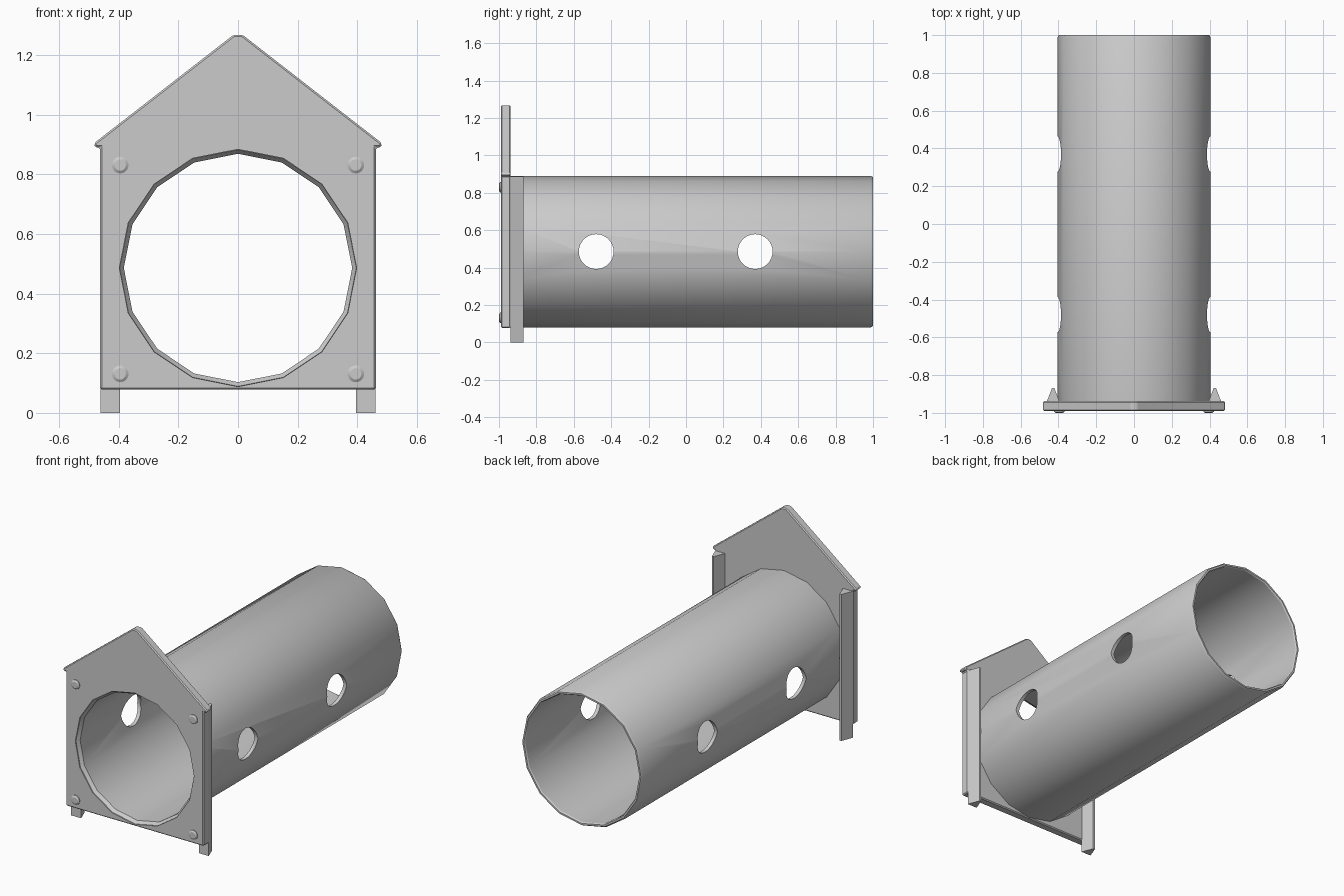
import bpy, bmesh, math
from mathutils import Matrix

if "Cube" in bpy.data.objects:
    bpy.data.objects.remove(bpy.data.objects["Cube"])

AXIS_Z = 0.486      # height of the tube axis
SIDES = 16


def make_object(name, bm):
    bmesh.ops.recalc_face_normals(bm, faces=bm.faces[:])
    mesh = bpy.data.meshes.new(name)
    bm.to_mesh(mesh)
    bm.free()
    obj = bpy.data.objects.new(name, mesh)
    bpy.context.collection.objects.link(obj)
    return obj


def activate(obj):
    bpy.ops.object.select_all(action='DESELECT')
    obj.select_set(True)
    bpy.context.view_layer.objects.active = obj


def smooth(obj, degrees=30):
    activate(obj)
    bpy.ops.object.shade_smooth_by_angle(angle=math.radians(degrees))


def prism(name, points, offset):
    """Extrude a closed outline along an offset vector."""
    bm = bmesh.new()
    face = bm.faces.new([bm.verts.new(p) for p in points])
    ext = bmesh.ops.extrude_face_region(bm, geom=[face])
    moved = [g for g in ext['geom'] if isinstance(g, bmesh.types.BMVert)]
    bmesh.ops.translate(bm, verts=moved, vec=offset)
    return make_object(name, bm)


def lathe(name, profile, sides, x=0.0, z=0.0, closed=True):
    """Spin a (radius, y) profile around an axis parallel to y."""
    bm = bmesh.new()
    rings = []
    for r, y in profile:
        rings.append([bm.verts.new((x + r * math.sin(2 * math.pi * i / sides), y,
                                    z + r * math.cos(2 * math.pi * i / sides)))
                      for i in range(sides)])
    n = len(rings)
    for k in range(n if closed else n - 1):
        a, b = rings[k], rings[(k + 1) % n]
        for i in range(sides):
            j = (i + 1) % sides
            bm.faces.new((a[i], a[j], b[j], b[i]))
    if not closed:
        bm.faces.new(rings[0])
        bm.faces.new(rings[-1])
    return make_object(name, bm)


def cut(target, cutter):
    mod = target.modifiers.new("cut", 'BOOLEAN')
    mod.operation = 'DIFFERENCE'
    mod.solver = 'EXACT'
    mod.object = cutter
    activate(target)
    bpy.ops.object.modifier_apply(modifier=mod.name)
    bpy.data.objects.remove(cutter)


# Long tube with a flared mouth and a chamfered back rim
tube = lathe("tube", [(0.383, -0.965), (0.397, -0.985), (0.401, -0.98), (0.405, -0.95),
                      (0.405, 0.988), (0.398, 1.0), (0.388, 1.0), (0.383, 0.992)],
             SIDES, z=AXIS_Z)

# Round side holes through both walls
for y in (-0.48, 0.37):
    bm = bmesh.new()
    bmesh.ops.create_cone(bm, cap_ends=True, segments=32, radius1=0.093, radius2=0.093,
                          depth=1.2, matrix=Matrix.Translation((0, y, AXIS_Z))
                          @ Matrix.Rotation(math.pi / 2, 4, 'Y'))
    cut(tube, make_object("hole_cutter", bm))
smooth(tube)

# House-shaped front plate
right = [(0.462, 0.078), (0.462, 0.89), (0.480, 0.89), (0.482, 0.905), (0.015, 1.268)]
outline = right + [(-x, z) for x, z in reversed(right)]
plate = prism("front_plate", [(x, -0.99, z) for x, z in outline], (0, 0.052, 0))
bev = plate.modifiers.new("bevel", 'BEVEL')
bev.width = 0.006
bev.segments = 1
activate(plate)
bpy.ops.object.modifier_apply(modifier=bev.name)
cut(plate, lathe("opening_cutter", [(0.398, -1.1), (0.398, -0.8)], SIDES,
                 z=AXIS_Z, closed=False))

for side, s in (("left", -1), ("right", 1)):
    # Triangular legs behind the plate
    prism(side + "_leg", [(s * 0.395, -0.939, 0), (s * 0.461, -0.939, 0),
                          (s * 0.434, -0.868, 0), (s * 0.422, -0.868, 0)], (0, 0, 0.888))
    # Corner screws
    for level, z in (("lower", 0.131), ("upper", 0.831)):
        screw = lathe(f"{side}_{level}_screw",
                      [(0.028, -0.98), (0.028, -0.994), (0.019, -1.0)],
                      20, x=s * 0.395, z=z, closed=False)
        smooth(screw)
